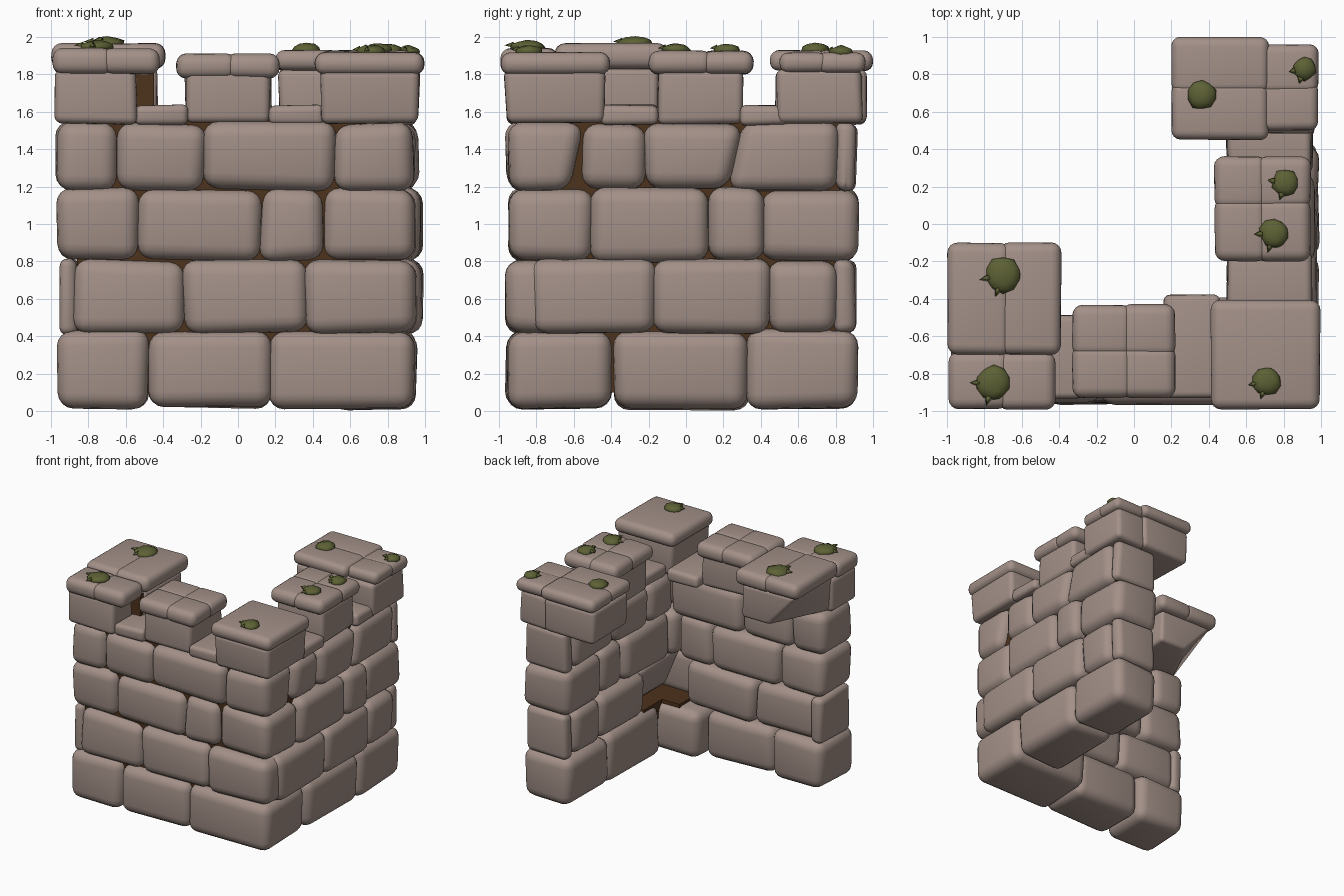
import bpy, bmesh, math, random
from mathutils import Vector

if "Cube" in bpy.data.objects:
    bpy.data.objects.remove(bpy.data.objects["Cube"])

random.seed(4)


def material(name, rgb):
    m = bpy.data.materials.new(name)
    m.diffuse_color = (*rgb, 1)
    m.use_nodes = True
    m.node_tree.nodes["Principled BSDF"].inputs["Base Color"].default_value = m.diffuse_color
    return m


STONE = material("warm grey stone", (0.365, 0.28, 0.245))
MORTAR = material("dark brown mortar", (0.075, 0.032, 0.012))
MOSS = material("moss green", (0.11, 0.12, 0.035))


def finish(bm, name, mat):
    bmesh.ops.recalc_face_normals(bm, faces=bm.faces)
    me = bpy.data.meshes.new(name)
    bm.to_mesh(me)
    bm.free()
    me.materials.append(mat)
    ob = bpy.data.objects.new(name, me)
    bpy.context.collection.objects.link(ob)
    return ob


def block(name, x, y, z, bevel=0.085, jitter=0.014, bottom=(0, 0, 0, 0), corner=0, mat=STONE):
    """Rounded, slightly uneven stone. bottom offsets the lower x0, x1, y0, y1
    edges; corner shifts only the lower x0/y1 corner along x."""
    bm = bmesh.new()
    bmesh.ops.create_cube(bm, size=1)
    for v in bm.verts:
        i, j, k = (int(c > 0) for c in v.co)
        v.co = Vector((x[i], y[j], z[k]))
        if k == 0:
            v.co.x += bottom[i] + corner * (i == 0 and j == 1)
            v.co.y += bottom[2 + j]
        v.co += Vector([random.uniform(-jitter, jitter) for _ in range(3)])
    if bevel:
        w = min(bevel, 0.44 * min(x[1] - x[0], y[1] - y[0], z[1] - z[0]))
        bmesh.ops.bevel(bm, geom=bm.edges[:], offset=w, segments=4, profile=0.5,
                        affect='EDGES', clamp_overlap=True)
        for f in bm.faces:
            f.smooth = True
    return finish(bm, name, mat)


ROWS = [(0.015, 0.432), (0.418, 0.81), (0.80, 1.19), (1.18, 1.54)]

# Front wall courses, left to right: (x0, x1, y0, y1)
front = [
    [(-.96, -.48, -.95, -.48), (-.485, .175, -.96, -.5), (.17, .945, -.96, -.39)],
    [(-.95, -.85, -.91, -.5), (-.885, -.29, -.95, -.52), (-.295, .365, -.96, -.5), (.36, .96, -.97, -.66)],
    [(-.97, -.535, -.95, -.5), (-.54, .12, -.95, -.49), (.12, .46, -.95, -.5), (.455, .945, -.94, -.5)],
    [(-.97, -.65, -.95, -.5), (-.655, -.175, -.95, -.5), (-.18, .525, -.96, -.49)],
]
# Right wall courses, front to back: (y0, y1, x0, x1)
right = [
    [(-.39, .335, .5, .95), (.33, .915, .5, .95)],
    [(.44, .81, .5, .96), (.79, .90, .53, .92), (-.17, .45, .5, .985)],
    [(-.52, .115, .5, .97), (.11, .415, .52, .985), (.405, .92, .5, .95)],
    [],
]
for (z0, z1), fr, ri in zip(ROWS, front, right):
    for x0, x1, y0, y1 in fr:
        block("front_wall_stone", (x0, x1), (y0, y1), (z0, z1))
    for y0, y1, x0, x1 in ri:
        block("right_wall_stone", (x0, x1), (y0, y1), (z0, z1))

# Second course stone whose inner side recedes and bares the mortar
block("right_wall_stone", (.53, .985), (-.83, -.165), ROWS[1], bottom=(.15, 0, 0, 0))

# Top right course has slanted joints
z = ROWS[3]
block("corner_stone", (.52, .945), (-.95, -.54), z, bottom=(0, 0, 0, -.09))
block("right_wall_stone", (.5, .95), (-.56, -.215), z)
block("right_wall_stone", (.5, .97), (-.225, .31), z, bottom=(0, 0, 0, -.08))
block("right_wall_stone", (.5, .96), (.30, .81), z, bottom=(0, 0, -.08, 0))
block("right_wall_stone", (.53, .93), (.79, .91), z)

# Mortar core behind the joints, and the bare bed in the inner corner
block("mortar_front", (-.86, .86), (-.88, -.68), (.1, 1.56), 0, 0, mat=MORTAR)
block("mortar_right", (.7, .87), (-.87, .82), (.1, 1.56), 0, 0, mat=MORTAR)
block("mortar_bed", (.37, .8), (-.8, -.44), (.3, .45), 0, 0, mat=MORTAR)
block("mortar_bed", (.54, .8), (-.6, -.19), (.3, .45), 0, 0, mat=MORTAR)

# Low sills between the merlons
s = (1.53, 1.635)
block("front_sill", (-.55, -.27), (-.93, -.49), s, .035, .006)
block("front_sill", (.16, .46), (-.93, -.38), s, .035, .006)
block("right_sill", (.5, .95), (-.46, -.15), s, .035, .006)
block("right_sill", (.5, .95), (.29, .56), s, .035, .006)

# Merlons
m = (1.535, 1.83)
block("left_merlon_front", (-.975, -.54), (-.955, -.62), m, .04, .008)
block("left_merlon_back", (-.96, -.43), (-.67, -.15), m, .03, .006, corner=.27)
block("left_merlon_mortar", (-.8, -.45), (-.7, -.62), (1.58, 1.82), 0, 0, mat=MORTAR)
block("front_merlon", (-.28, .175), (-.91, -.46), m, .04, .008)
block("corner_merlon", (.44, .97), (-.97, -.43), m, .04, .008, bottom=(.01, -.01, .01, -.01))
block("right_merlon", (.47, .92), (-.15, .305), m, .04, .008)
block("back_merlon_inner", (.22, .70), (.48, .96), m, .04, .008)
block("back_merlon_outer", (.66, .96), (.49, .94), m, .04, .008)


def cap(name, xs, ys, z):
    """Coping split into touching slabs along the given cut lines."""
    for x0, x1 in zip(xs, xs[1:]):
        for y0, y1 in zip(ys, ys[1:]):
            # slabs overlap a little so the seams stay shallow
            ax, bx = x0 - .03 * (x0 != xs[0]), x1 + .03 * (x1 != xs[-1])
            ay, by = y0 - .03 * (y0 != ys[0]), y1 + .03 * (y1 != ys[-1])
            block(name, (ax, bx), (ay, by), z, .055, .004)


cap("left_cap_back", (-1, -.69, -.39), (-.70, -.1), (1.83, 1.965))
cap("left_cap_front", (-.99, -.7, -.42), (-.99, -.685), (1.80, 1.94))
cap("front_cap", (-.33, -.04, .22), (-.93, -.68, -.43), (1.78, 1.91))
cap("corner_cap", (.41, .995), (-.99, -.405), (1.80, 1.92))
cap("right_cap", (.43, .68, .945), (-.2, .11, .36), (1.80, 1.925))
cap("back_cap_inner", (.2, .72), (.45, .73, 1), (1.82, 1.93))
cap("back_cap_outer", (.68, .985), (.5, .73, .96), (1.81, 1.915))


def moss(x, y, z, r, sprigs=2):
    """Flattened lumpy clump with small sprigs."""
    bm = bmesh.new()
    bmesh.ops.create_icosphere(bm, subdivisions=2, radius=r)
    for v in bm.verts:
        v.co *= random.uniform(.88, 1.1)
        v.co.z *= .036 / r
    for a in (math.pi + random.uniform(-.3, .3), -1.9)[:sprigs]:
        c, t = math.cos(a), math.sin(a)
        side = Vector((-t, c, 0)) * .022
        base = Vector((c, t, 0)) * r * .8
        pts = [base + side, base - side, base + Vector((0, 0, .03)),
               Vector((c * r * 1.35, t * r * 1.35, .01))]
        v = [bm.verts.new(p) for p in pts]
        for q in ((0, 1, 2), (0, 1, 3), (1, 2, 3), (0, 2, 3)):
            bm.faces.new([v[i] for i in q])
    for f in bm.faces:
        f.smooth = True
    finish(bm, "moss_clump", MOSS).location = (x, y, z)


for p in ((-.70, -.27, 1.965, .095), (-.75, -.85, 1.945, .095), (.71, -.84, 1.922, .075),
          (.75, -.05, 1.93, .08), (.81, .22, 1.93, .072), (.365, .69, 1.93, .08, 0),
          (.91, .83, 1.92, .062)):
    moss(*p)
